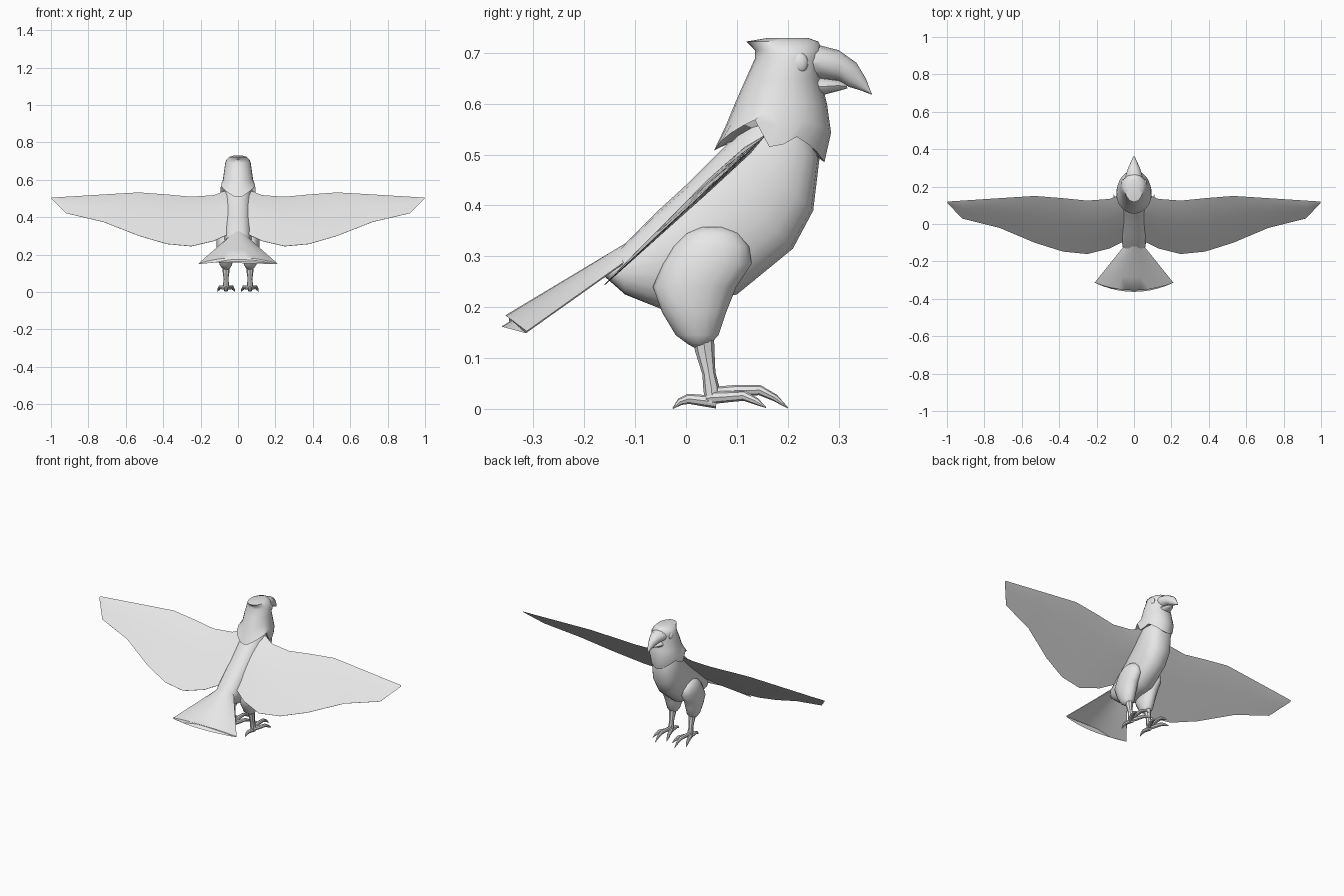
import bpy, bmesh, math
from mathutils import Vector

mat = bpy.data.materials.new("pale grey")
mat.diffuse_color = (0.8, 0.8, 0.8, 1)


def add_loft(bm, rings):
    """Skin a list of equal-length rings and cap both ends."""
    vs = [[bm.verts.new(p) for p in r] for r in rings]
    n = len(vs[0])
    for a, b in zip(vs, vs[1:]):
        for i in range(n):
            j = (i + 1) % n
            bm.faces.new((a[i], a[j], b[j], b[i]))
    bm.faces.new(vs[0])
    bm.faces.new(vs[-1])


def finish(bm, name, mirror=False, angle=35):
    bmesh.ops.recalc_face_normals(bm, faces=bm.faces)
    me = bpy.data.meshes.new(name)
    bm.to_mesh(me)
    bm.free()
    me.materials.append(mat)
    ob = bpy.data.objects.new(name, me)
    bpy.context.collection.objects.link(ob)
    bpy.ops.object.select_all(action='DESELECT')
    ob.select_set(True)
    bpy.context.view_layer.objects.active = ob
    bpy.ops.object.shade_smooth_by_angle(angle=math.radians(angle))
    if mirror:
        ob.modifiers.new("Mirror", 'MIRROR')
    return ob


def loft(name, rings, **kw):
    bm = bmesh.new()
    add_loft(bm, rings)
    return finish(bm, name, **kw)


def oval(p, q, hw, x=0, n=20, power=1.0):
    """Ring between side-profile points p and q (y, z), half width hw."""
    ring = []
    for i in range(n):
        a = 2 * math.pi * i / n
        s, c = math.sin(a), math.cos(a)
        s = math.copysign(abs(s) ** power, s)
        t = (1 - c) / 2
        ring.append((x + hw * s, p[0] + (q[0] - p[0]) * t, p[1] + (q[1] - p[1]) * t))
    return ring


def tube(bm, pts, radii, n=8):
    rings = []
    for i, p in enumerate(pts):
        d = (Vector(pts[min(i + 1, len(pts) - 1)]) - Vector(pts[max(i - 1, 0)])).normalized()
        u = d.cross(Vector((0.3, 0.0, 0.0)) if abs(d.x) < 0.8 else Vector((0, 0, 1))).normalized()
        v = d.cross(u)
        rings.append([Vector(p) + radii[i] * (math.cos(2 * math.pi * k / n) * u
                      + math.sin(2 * math.pi * k / n) * v) for k in range(n)])
    add_loft(bm, rings)


# Body: back point, belly point, half width
loft("body", [oval(p, q, w, power=0.75) for p, q, w in [
    ((-.155, .287), (-.165, .265), .03),
    ((-.130, .315), (-.120, .225), .060),
    ((-.060, .385), (-.045, .195), .072),
    ((.000, .440), (.100, .225), .078),
    ((.050, .490), (.210, .315), .080),
    ((.090, .530), (.250, .390), .080),
    ((.120, .565), (.262, .490), .073),
    ((.150, .600), (.250, .540), .055)]])

# Head with a jagged feather collar (rim height from nape to throat)
half = [.508, .512, .527, .541, .555, .568, .515, .520, .535, .520, .505, .490, .485]
rim = half + half[-2:0:-1]


def head_ring(z, yb, yf, hw, mix=0.0, lift=0.0):
    ring = oval((yb, z), (yf, z), hw, n=24)
    return [(p[0], p[1], z * (1 - mix) + rim[i] * mix + lift) for i, p in enumerate(ring)]


loft("head", [
    head_ring(.6, .080, .255, .075, 1, .012),
    head_ring(.6, .055, .272, .095, 1),
    head_ring(.6, .077, .285, .090, .5),
    head_ring(.60, .096, .277, .081),
    head_ring(.65, .118, .264, .074),
    head_ring(.69, .136, .267, .068),
    head_ring(.705, .136, .268, .063),
    head_ring(.722, .118, .260, .048),
    head_ring(.729, .160, .240, .025)], angle=45)

# Hooked beak
loft("upper_beak", [oval(p, q, w, n=12) for p, q, w in [
    ((.235, .718), (.235, .645), .048),
    ((.265, .714), (.265, .648), .043),
    ((.300, .705), (.298, .645), .032),
    ((.335, .680), (.320, .633), .019),
    ((.353, .650), (.343, .626), .010),
    ((.366, .617), (.364, .618), .001)]])
loft("lower_beak", [oval(p, q, w, n=12) for p, q, w in [
    ((.240, .655), (.240, .610), .036),
    ((.275, .650), (.273, .618), .030),
    ((.300, .646), (.300, .625), .020),
    ((.316, .638), (.317, .630), .007)]])

# Eyes: flattened balls set in the head
bm = bmesh.new()
bmesh.ops.create_uvsphere(bm, u_segments=16, v_segments=10, radius=1)
for v in bm.verts:
    v.co = Vector((.057 + v.co.x * .011, .222 + v.co.y * .018, .68 + v.co.z * .021))
finish(bm, "eyes", mirror=True)

# Wings: thin plates on a sloping plane; station = x, leading y, trailing y, thickness
rings = []
for x, yl, yt, t in [(.05, .162, -.09, .022), (.08, .155, -.105, .022), (.13, .134, -.13, .020),
                     (.25, .125, -.16, .018), (.38, .138, -.147, .014), (.53, .15, -.10, .012),
                     (.72, .138, -.02, .009), (.92, .125, .03, .006), (.997, .12, .112, .003)]:
    ring = []
    for f, h in [(0, 0), (.15, .8), (.4, 1), (.7, .6), (1, .08),
                 (1, -.08), (.7, -.3), (.4, -.5), (.15, -.5)]:
        y = yl + (yt - yl) * f
        ring.append((x, y - .68 * h * t * .6, .393 + .93 * y + .73 * h * t * .6))
    rings.append(ring)
loft("wings", rings, mirror=True, angle=40)

# Tail: arched fan with a thicker middle
rings = []
for f in (-.12, 0, .35, .7, 1):
    top, low = [], []
    for i in range(11):
        u = i / 5 - 1
        x = (.055 + .155 * f) * u
        y = -.12 - .235 * f + .042 * f * u * u
        z = .325 - .141 * f - (.035 - .004 * f) * u * u
        th = .004 + .018 * (1 - u * u)
        top.append((x, y, z))
        low.append((x, y - .35 * th, z - th))
    rings.append(top + low[::-1])
loft("tail", rings, angle=40)

# Thighs: z, back y, front y, half width, centre x
loft("thighs", [oval((b, z), (f, z), w, x=x, n=16) for z, b, f, w, x in [
    (.358, .030, .075, .015, .068),
    (.345, .000, .105, .030, .068),
    (.320, -.025, .124, .040, .069),
    (.285, -.046, .129, .045, .069),
    (.240, -.065, .099, .046, .068),
    (.190, -.047, .079, .041, .066),
    (.145, -.020, .064, .033, .065),
    (.128, .003, .048, .022, .064),
    (.121, .015, .038, .010, .064)]], mirror=True, angle=50)

# Shins
bm = bmesh.new()
tube(bm, [(.064, .033, .15), (.064, .037, .115), (.064, .045, .07), (.064, .050, .04),
          (.064, .052, .012)], [.022, .019, .013, .016, .014])
finish(bm, "shins", mirror=True)

# Feet: three front toes and one rear toe, each ending in a claw
bm = bmesh.new()
for pts in [
    [(.064, .045, .030), (.064, .095, .036), (.064, .145, .037), (.064, .175, .022), (.064, .200, .002)],
    [(.064, .045, .022), (.082, .080, .024), (.096, .115, .026), (.104, .138, .015), (.110, .157, .003)],
    [(.064, .045, .022), (.046, .080, .024), (.032, .115, .026), (.024, .138, .015), (.018, .157, .003)],
    [(.064, .060, .014), (.064, .030, .017), (.064, .005, .020), (.064, -.012, .014), (.064, -.026, .001)]]:
    tube(bm, pts, [.013, .011, .010, .007, .001])
finish(bm, "feet", mirror=True)
